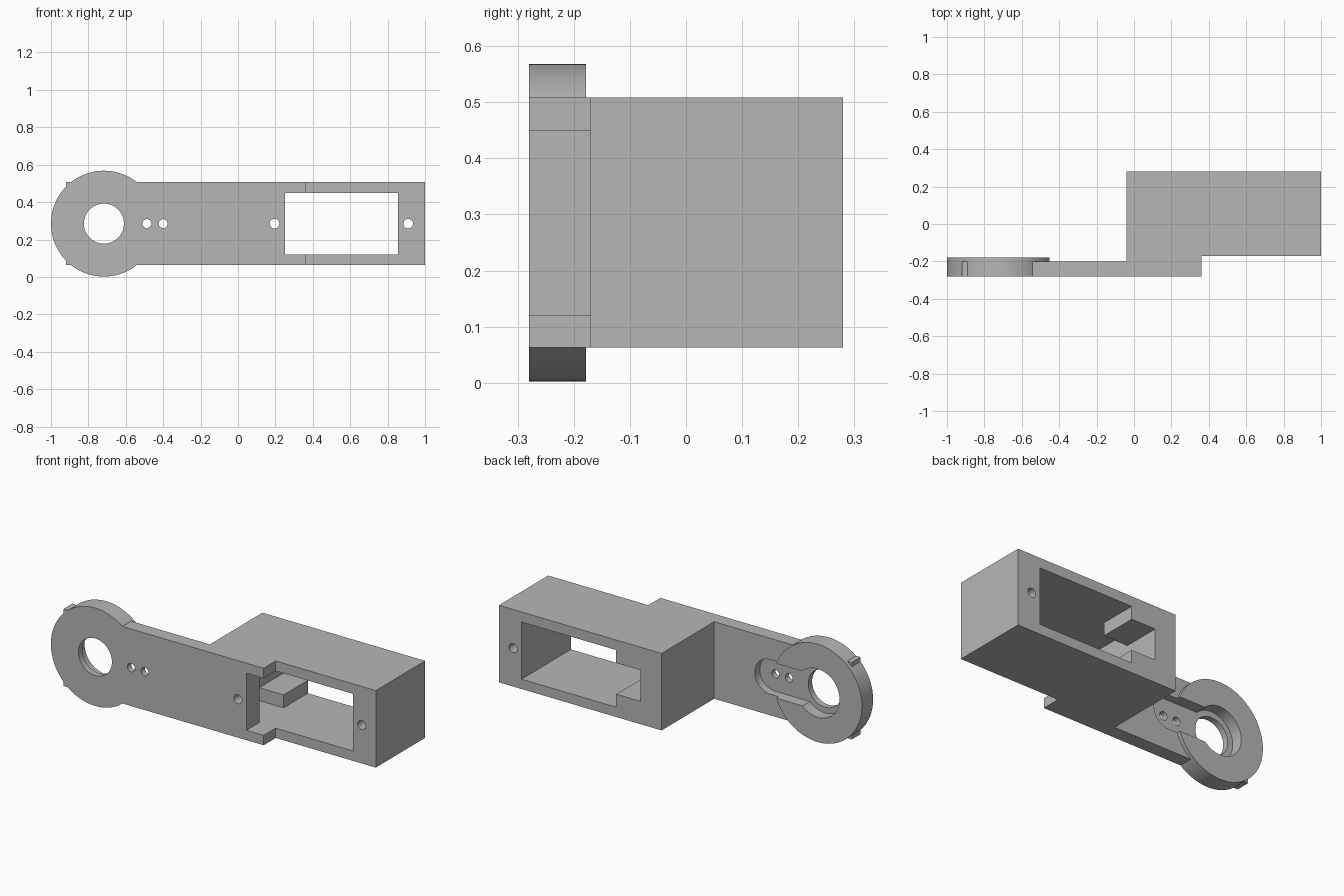
import bpy, bmesh, math
from mathutils import Vector

if "Cube" in bpy.data.objects:
    bpy.data.objects.remove(bpy.data.objects["Cube"], do_unlink=True)

grey = bpy.data.materials.new("matte_grey")
grey.use_nodes = True
COLOUR = (0.47, 0.47, 0.47, 1)
grey.diffuse_color = COLOUR
grey.node_tree.nodes["Principled BSDF"].inputs["Base Color"].default_value = COLOUR

MID = 0.285          # height of the centre line
HUB = -0.717         # x of the round hub
FRONT = -0.28        # front plane


def prism(name, outline, axis, low, high):
    """Extrude a 2D outline along z (outline in x, y) or y (outline in x, z)."""
    def point(a, b, c):
        return Vector((a, b, c)) if axis == "z" else Vector((a, c, b))
    bm = bmesh.new()
    face = bm.faces.new([bm.verts.new(point(a, b, low)) for a, b in outline])
    side = bmesh.ops.extrude_face_region(bm, geom=[face])
    moved = [g for g in side["geom"] if isinstance(g, bmesh.types.BMVert)]
    bmesh.ops.translate(bm, verts=moved, vec=point(0, 0, high - low))
    bmesh.ops.recalc_face_normals(bm, faces=bm.faces)
    mesh = bpy.data.meshes.new(name)
    bm.to_mesh(mesh)
    bm.free()
    mesh.materials.append(grey)
    obj = bpy.data.objects.new(name, mesh)
    bpy.context.collection.objects.link(obj)
    return obj


def arc(x, radius, start, end, steps):
    angles = [start + (end - start) * i / steps for i in range(steps + 1)]
    return [(x + radius * math.cos(a), MID + radius * math.sin(a)) for a in angles]


def circle(x, radius, steps):
    return arc(x, radius, 0, math.tau, steps)[:-1]


def combine(target, tool, operation):
    mod = target.modifiers.new(tool.name, "BOOLEAN")
    mod.object, mod.operation, mod.solver = tool, operation, "EXACT"
    bpy.context.view_layer.objects.active = target
    bpy.ops.object.modifier_apply(modifier=mod.name)
    bpy.data.objects.remove(tool, do_unlink=True)


# Arm plate and motor box share one stepped plan outline
bracket = prism("servo_bracket", [
    (-0.92, FRONT), (0.36, FRONT), (0.36, -0.17), (1, -0.17),
    (1, 0.28), (-0.04, 0.28), (-0.04, -0.2), (-0.92, -0.2)], "z", 0.063, 0.508)

# Round hub at the end of the arm
combine(bracket, prism("hub", circle(HUB, 0.283, 96), "y", FRONT, -0.178), "UNION")

# Motor pocket, wider behind the front wall
combine(bracket, prism("pocket", [
    (0.25, -0.5), (0.855, -0.5), (0.855, 0.5), (0.25, 0.5),
    (0.25, 0.06), (0.095, 0.06), (0.095, -0.16), (0.25, -0.16)],
    "z", 0.12, 0.45), "DIFFERENCE")

# Cable notch beside the rear opening
combine(bracket, prism("cable_notch", [
    (0.095, -0.05), (0.4, -0.05), (0.4, 0.5), (0.095, 0.5)],
    "z", 0.195, 0.375), "DIFFERENCE")

# Keyhole-shaped horn recess in the back of the arm
half_width, ring = 0.1, 0.14
opening = math.asin(half_width / ring)
keyhole = (arc(HUB, ring, opening, math.tau - opening, 48)
           + arc(-0.4, half_width, -math.pi / 2, math.pi / 2, 24))
combine(bracket, prism("horn_recess", keyhole, "y", -0.245, -0.1), "DIFFERENCE")

# Shaft hole, horn screw holes and motor mounting holes
for x, radius, steps in ((HUB, 0.107, 64), (-0.487, 0.024, 24), (-0.4, 0.024, 24),
                         (0.195, 0.026, 24), (0.91, 0.026, 24)):
    combine(bracket, prism("hole", circle(x, radius, steps), "y", -0.5, 0.5), "DIFFERENCE")

# Smooth round walls, crisp edges
bpy.ops.object.select_all(action="DESELECT")
bracket.select_set(True)
bpy.context.view_layer.objects.active = bracket
bpy.ops.object.shade_smooth_by_angle(angle=math.radians(30))
